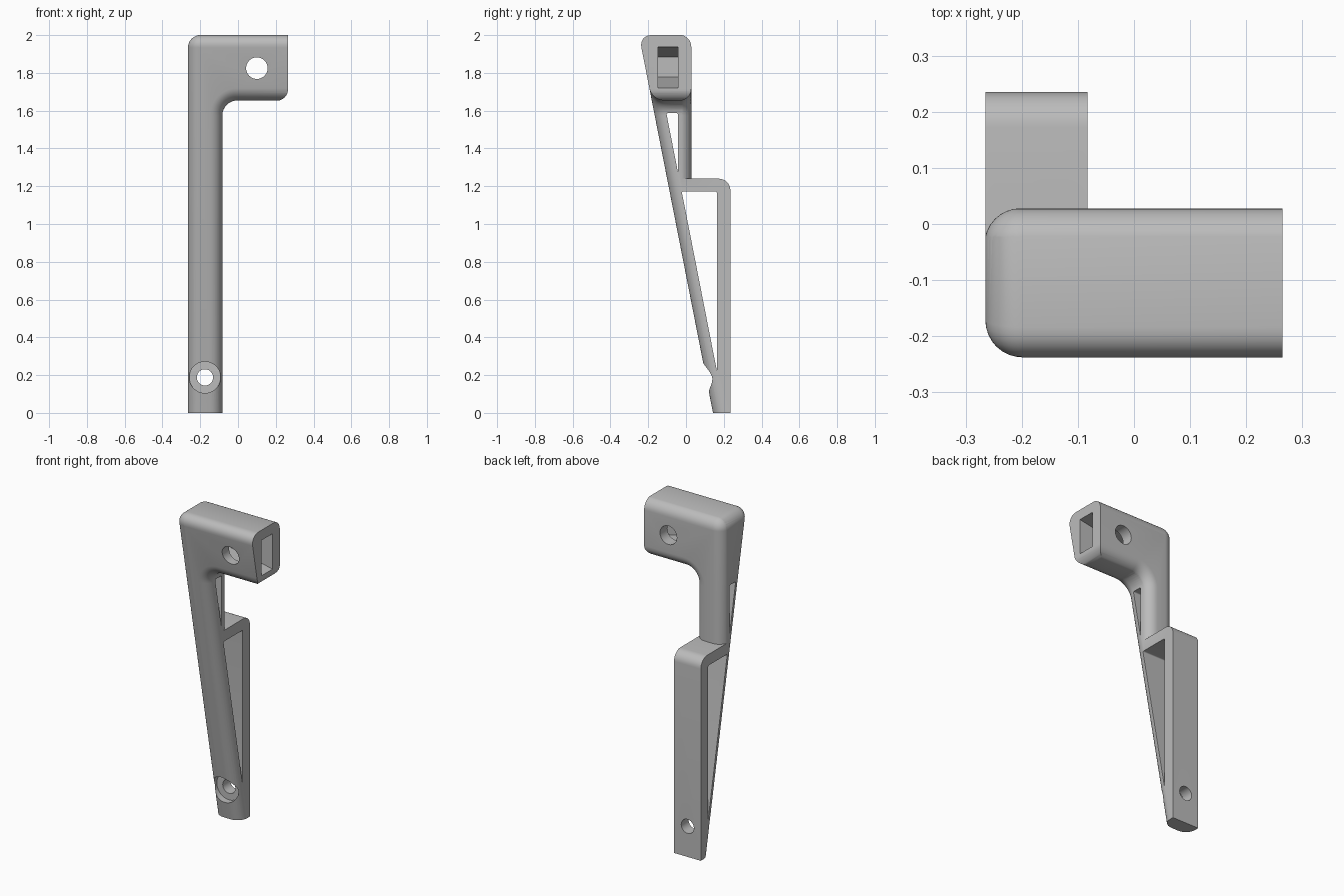
import bpy, bmesh
from math import sin, cos, pi, radians

if "Cube" in bpy.data.objects:
    bpy.data.objects.remove(bpy.data.objects["Cube"], do_unlink=True)

LEFT, COL, ARM_END, ARM_LOW, TOP = -0.265, -0.083, 0.265, 1.654, 2.0
BACK, BLOCK_BACK, STEP = 0.028, 0.235, 1.24
R = 0.066


def slope(z, inset=0.0):
    """Leaning front line of the column, moved back by inset."""
    return 0.143 + inset - 0.196 * z


def outline(inset):
    """Bent front outline as (x, z) points, shrunk by inset."""
    c = 0.08
    arcs = [(LEFT + R, -0.3, R, 180, 270), (COL - R, -0.3, R, 270, 360),
            (COL + c, ARM_LOW - c, -c, 180, 90), (0.6, ARM_LOW + R, R, 270, 360),
            (0.6, TOP - R, R, 0, 90), (LEFT + R, TOP - R, R, 90, 180)]
    pts = []
    for cx, cz, r, a, b in arcs:
        for i in range(11):
            t = radians(a + (b - a) * i / 10)
            pts.append((cx + abs(r - inset) * cos(t), cz + abs(r - inset) * sin(t)))
    return pts


def make_object(name, bm):
    bmesh.ops.recalc_face_normals(bm, faces=bm.faces)
    mesh = bpy.data.meshes.new(name)
    bm.to_mesh(mesh)
    bm.free()
    ob = bpy.data.objects.new(name, mesh)
    bpy.context.collection.objects.link(ob)
    return ob


def rounded_slab(name, face_y, direction, far_y, grow):
    """Outline extruded along y with one face rounded over."""
    bm = bmesh.new()
    rings = []
    radius = R - 0.001
    for k in range(9):
        t = k / 8 * pi / 2
        inset, depth = radius * (1 - sin(t)) - grow, radius * (1 - cos(t))
        rings.append([bm.verts.new((x, face_y(z) + direction * depth, z))
                      for x, z in outline(inset)])
    rings.append([bm.verts.new((x, far_y, z)) for x, z in outline(-grow)])
    for a, b in zip(rings, rings[1:]):
        for i in range(len(a)):
            j = (i + 1) % len(a)
            bm.faces.new((a[i], a[j], b[j], b[i]))
    bm.faces.new(rings[0])
    bm.faces.new(rings[-1])
    return make_object(name, bm)


def prism(name, pts, axis, lo, hi, round_by=0.0):
    """Polygon extruded along x or y, with optional rounded corners."""
    bm = bmesh.new()
    place = (lambda p, d: (d, p[0], p[1])) if axis == "x" else (lambda p, d: (p[0], d, p[1]))
    a = [bm.verts.new(place(p, lo)) for p in pts]
    b = [bm.verts.new(place(p, hi)) for p in pts]
    bm.faces.new(a)
    bm.faces.new(b)
    sides = []
    for i in range(len(a)):
        j = (i + 1) % len(a)
        sides.append(bm.faces.new((a[i], a[j], b[j], b[i])))
    bmesh.ops.recalc_face_normals(bm, faces=bm.faces)
    if round_by:
        edges = [bm.edges.get((u, v)) for u, v in zip(a, b)]
        bmesh.ops.bevel(bm, geom=edges, offset=round_by, segments=8, profile=0.5,
                        affect="EDGES", clamp_overlap=False)
    return make_object(name, bm)


def disc(x, z, r, n=48):
    return [(x + r * cos(2 * pi * i / n), z + r * sin(2 * pi * i / n)) for i in range(n)]


def combine(target, other, operation):
    mod = target.modifiers.new("combine", "BOOLEAN")
    mod.operation = operation
    mod.solver = "EXACT"
    mod.object = other
    bpy.context.view_layer.objects.active = target
    bpy.ops.object.modifier_apply(modifier=mod.name)
    bpy.data.objects.remove(other, do_unlink=True)


# Leaning front shape, limited by the rounded arm back and the lower block
bracket = rounded_slab("bracket", slope, 1, 0.7, 0.0)
limit = rounded_slab("arm_back", lambda z: BACK, -1, -0.7, 0.002)
block = prism("lower_block", [(-0.8, -0.5), (BLOCK_BACK, -0.5), (BLOCK_BACK, STEP),
                              (-0.8, STEP)], "x", -0.8, 0.8, 0.062)
combine(limit, block, "UNION")
combine(bracket, limit, "INTERSECT")

# Flat foot and arm end with its rounded lower corner
r = 0.062
corner = [(ARM_END - r + r * sin(i * pi / 20), ARM_LOW - 0.002 + r - r * cos(i * pi / 20))
          for i in range(11)]
trim = prism("end_trim", [(-1, 0), (0.1, 0), (0.1, ARM_LOW - 0.002)] + corner
             + [(ARM_END, 2.5), (-1, 2.5)], "y", -1, 1)
combine(bracket, trim, "INTERSECT")

# Triangular side windows
for top, back in ((1.587, -0.042), (1.172, 0.164)):
    tip = (0.207 - back) / 0.196
    window = prism("window", [(slope(top, 0.064), top), (back, tip), (back, top)],
                   "x", -0.6, 0.6, 0.009)
    combine(bracket, window, "DIFFERENCE")

# Tapered pocket in the arm end
pocket = prism("pocket", [(-0.03, 1.778), (0.295, 1.714), (0.295, 1.943), (-0.03, 1.884)],
               "y", -0.148, -0.042)
combine(bracket, pocket, "DIFFERENCE")

# Pin hole, screw hole and its recess
for name, x, z, radius, far in (("pin_hole", 0.1, 1.825, 0.057, 0.6),
                                ("screw_hole", -0.175, 0.188, 0.043, 0.6),
                                ("screw_recess", -0.175, 0.188, 0.083, 0.163)):
    combine(bracket, prism(name, disc(x, z, radius), "y", -0.6, far), "DIFFERENCE")

# Colour and shading
grey = bpy.data.materials.new("plain grey")
grey.use_nodes = True
colour = (0.5, 0.5, 0.5, 1)
grey.diffuse_color = colour
grey.node_tree.nodes["Principled BSDF"].inputs["Base Color"].default_value = colour
bracket.data.materials.clear()
bracket.data.materials.append(grey)
for poly in bracket.data.polygons:
    poly.material_index = 0
bpy.ops.object.select_all(action="DESELECT")
bracket.select_set(True)
bpy.context.view_layer.objects.active = bracket
bpy.ops.object.shade_smooth_by_angle(angle=radians(30))
